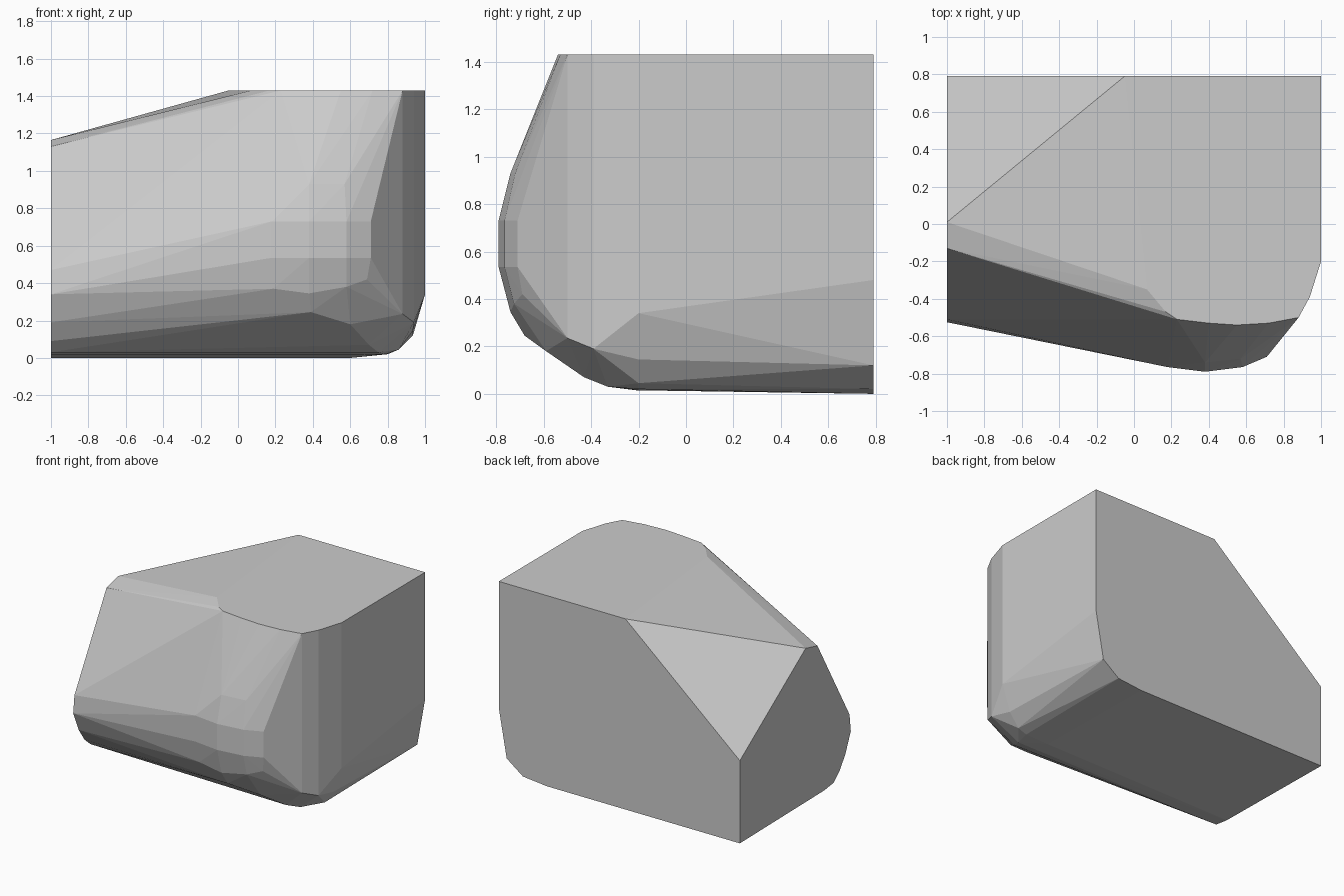
import bpy
import bmesh

# Remove the default cube only
default_cube = bpy.data.objects.get("Cube")
if default_cube:
    bpy.data.objects.remove(default_cube, do_unlink=True)


def flat_colour(name, value):
    material = bpy.data.materials.new(name)
    material.use_nodes = True
    colour = (value, value, value, 1)
    material.diffuse_color = colour
    shader = next(n for n in material.node_tree.nodes if n.type == "BSDF_PRINCIPLED")
    shader.inputs["Base Color"].default_value = colour
    return material


def level(height, outline):
    """Corners of a horizontal outline at one height."""
    return [(x, y, height) for x, y in outline]


def upright(x, outline):
    """Corners of an outline standing at one x position."""
    return [(x, y, z) for y, z in outline]


def convex_solid(name, corners, material):
    """Wrap a tight faceted skin around the corners."""
    mesh = bpy.data.meshes.new(name)
    bm = bmesh.new()
    for corner in corners:
        bm.verts.new(corner)
    hull = bmesh.ops.convex_hull(bm, input=bm.verts[:])
    loose = {v for v in hull["geom_interior"] + hull["geom_unused"]
             if isinstance(v, bmesh.types.BMVert)}
    bmesh.ops.delete(bm, geom=list(loose), context="VERTS")
    # Merge triangles that lie in one plane
    bmesh.ops.dissolve_limit(bm, angle_limit=0.01, verts=bm.verts[:], edges=bm.edges[:])
    bmesh.ops.recalc_face_normals(bm, faces=bm.faces[:])
    bm.to_mesh(mesh)
    bm.free()
    mesh.materials.append(material)
    solid = bpy.data.objects.new(name, mesh)
    bpy.context.collection.objects.link(solid)
    return solid


back = 0.79
top = 1.43

# Flat top with a rounded front corner
rim = level(top, [(-0.05, back), (0.07, -0.35), (0.17, -0.47), (0.23, -0.51),
                  (0.4, -0.53), (0.55, -0.54), (0.72, -0.53), (0.88, -0.5),
                  (0.94, -0.39), (1, -0.2), (1, back)])

# Cut end on the right, with its sloping shoulder
cut_end = upright(-1, [(back, 0), (back, 0.62), (0.01, 1.165), (-0.13, 1.13),
                       (-0.51, 0.47), (-0.525, 0.34), (-0.46, 0.19),
                       (-0.39, 0.09), (-0.32, 0.03), (-0.21, 0.015)])

# Bulging front, widest along a short upright band
bulge = [(0.18, -0.765), (0.38, -0.79), (0.58, -0.765), (0.71, -0.71)]
front = level(0.73, bulge) + level(0.535, bulge)
front += level(0.93, [(0.38, -0.74), (0.57, -0.72)])
front += [(0.19, -0.73, 0.37), (0.38, -0.74, 0.345), (0.58, -0.725, 0.38),
          (0.69, -0.69, 0.42), (0.39, -0.68, 0.245), (0.6, -0.645, 0.28),
          (0.88, -0.5, 0.235), (0.6, -0.59, 0.18)]

# Rounded left side and lower edge
side = [(1, -0.2, 0.34), (0.94, -0.39, 0.19), (0.935, -0.2, 0.145),
        (0.86, -0.2, 0.045), (0.79, -0.2, 0.02), (0.75, -0.33, 0.03),
        (0.7, -0.43, 0.07), (0.6, -0.2, 0.015)]
side += [(1, back, 0.48), (0.935, back, 0.12), (0.8, back, 0.02), (0.6, back, 0)]

stone = flat_colour("light_grey", 0.6)
convex_solid("faceted_block", rim + cut_end + front + side, stone)
